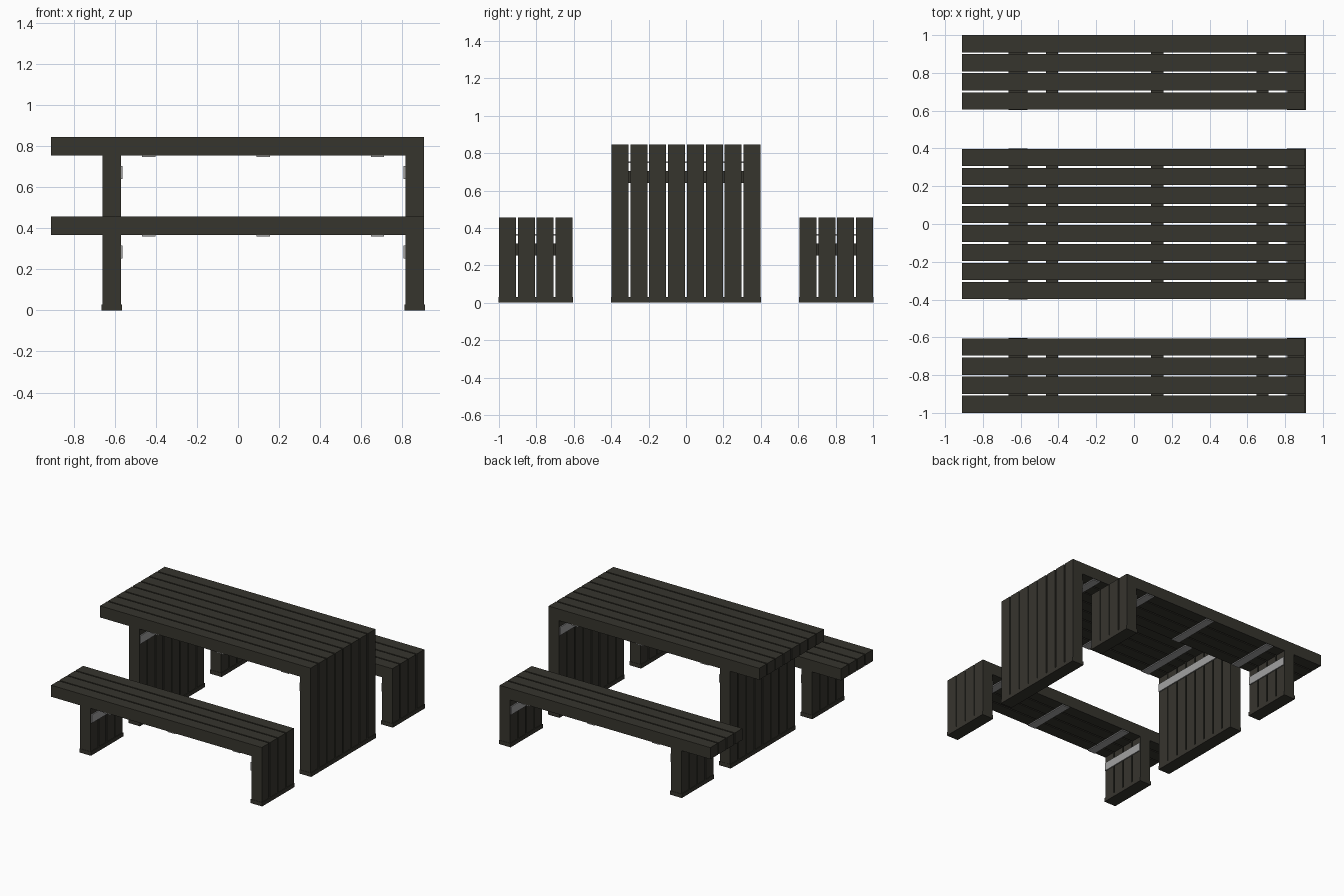
import bpy
import bmesh
from mathutils import Vector

default = bpy.data.objects.get("Cube")
if default:
    bpy.data.objects.remove(default, do_unlink=True)


def make_material(name, colour, roughness):
    mat = bpy.data.materials.new(name)
    mat.use_nodes = True
    mat.diffuse_color = colour
    bsdf = mat.node_tree.nodes["Principled BSDF"]
    bsdf.inputs["Base Color"].default_value = colour
    bsdf.inputs["Roughness"].default_value = roughness
    return mat


timber = make_material("dark timber", (0.037, 0.035, 0.027, 1), 0.8)
steel = make_material("grey steel", (0.36, 0.36, 0.36, 1), 0.5)

PITCH, WIDTH = 0.1008, 0.091       # board spacing and board width
THICK = 0.09                       # board thickness
LEFT_END, RIGHT_END = -0.91, 0.905
LEG_X = -0.66                      # outer face of the inset leg
STRAP_W, STRAP_T = 0.064, 0.008
FOOT_H, FOOT_LIP = 0.03, 0.005


def finish(name, bm, *mats):
    bmesh.ops.recalc_face_normals(bm, faces=bm.faces)
    mesh = bpy.data.meshes.new(name)
    bm.to_mesh(mesh)
    bm.free()
    for mat in mats:
        mesh.materials.append(mat)
    obj = bpy.data.objects.new(name, mesh)
    bpy.context.collection.objects.link(obj)
    return obj


def board(name, profile, y):
    """Extrude an x-z outline across one board width, starting at y."""
    bm = bmesh.new()
    face = bm.faces.new([bm.verts.new((x, y, z)) for x, z in profile])
    side = bmesh.ops.extrude_face_region(bm, geom=[face])["geom"]
    verts = [v for v in side if isinstance(v, bmesh.types.BMVert)]
    bmesh.ops.translate(bm, verts=verts, vec=(0, WIDTH, 0))
    return finish(name, bm, timber)


def box(name, low, high, mat, back=None):
    """Box between two corners; the face looking along back is timber."""
    low, high = Vector(low), Vector(high)
    bm = bmesh.new()
    bmesh.ops.create_cube(bm, size=1)
    bmesh.ops.scale(bm, verts=bm.verts, vec=high - low)
    bmesh.ops.translate(bm, verts=bm.verts, vec=(low + high) / 2)
    bm.normal_update()
    if back:
        for face in bm.faces:
            face.material_index = int(face.normal.dot(Vector(back)) > 0.9)
    return finish(name, bm, mat, timber)


def slatted_unit(name, count, centre, top, strap_z):
    span = PITCH * (count - 1) + WIDTH
    y0, y1 = centre - span / 2, centre + span / 2
    under = top - THICK
    inner = RIGHT_END - THICK

    # Boards that fold down into the end leg, and the inset leg boards
    fold = [(LEFT_END, under), (inner, under), (inner, 0.002),
            (RIGHT_END, 0.002), (RIGHT_END, top), (LEFT_END, top)]
    post = [(LEG_X, 0.002), (LEG_X + THICK, 0.002),
            (LEG_X + THICK, under), (LEG_X, under)]
    for i in range(count):
        board(f"{name}_top_board_{i + 1}", fold, y0 + i * PITCH)
        board(f"{name}_leg_board_{i + 1}", post, y0 + i * PITCH)

    # Foot channels around the bottom of both legs
    for side, x in (("right", LEG_X), ("left", inner)):
        box(f"{name}_{side}_foot", (x - FOOT_LIP, y0 - 0.002, 0),
            (x + THICK + FOOT_LIP, y1 + 0.002, FOOT_H), timber)

    # Straps under the top
    for i, x in enumerate((-0.435, 0.123, 0.68)):
        box(f"{name}_under_strap_{i + 1}",
            (x - STRAP_W / 2, y0 + 0.004, under - STRAP_T),
            (x + STRAP_W / 2, y1 - 0.004, under), steel, (0, 0, 1))

    # Straps across the inside of both legs
    for side, x, back in (("right", LEG_X + THICK, -1), ("left", inner - STRAP_T, 1)):
        box(f"{name}_{side}_leg_strap", (x, y0 + 0.004, strap_z),
            (x + STRAP_T, y1 - 0.004, strap_z + STRAP_W), steel, (back, 0, 0))


slatted_unit("table", 8, 0, 0.845, 0.64)
slatted_unit("front_bench", 4, -0.803, 0.457, 0.252)
slatted_unit("back_bench", 4, 0.803, 0.457, 0.252)
